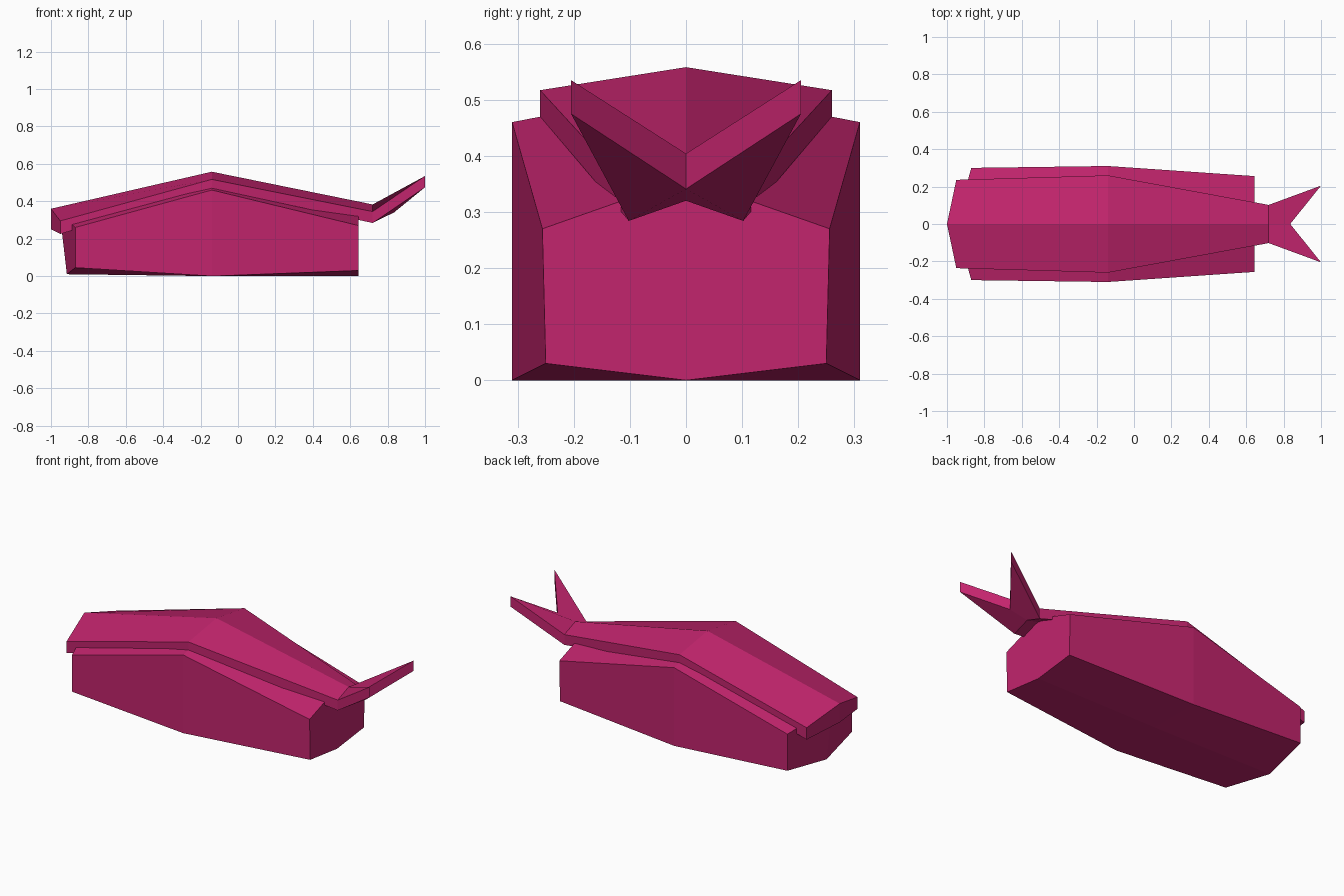
import bpy
import bmesh

cube = bpy.data.objects.get("Cube")
if cube:
    bpy.data.objects.remove(cube, do_unlink=True)

# Single crimson-pink colour
pink = bpy.data.materials.new("crimson_pink")
colour = (0.54, 0.018, 0.153, 1.0)
pink.diffuse_color = colour
pink.use_nodes = True
bsdf = pink.node_tree.nodes["Principled BSDF"]
bsdf.inputs["Base Color"].default_value = colour
bsdf.inputs["Roughness"].default_value = 0.8


def loft(name, sections):
    """Bridge half sections (ridge, upper edge, lower edge, keel) on both sides, capping the ends."""
    bm = bmesh.new()
    for side in (1, -1):
        rows = [[bm.verts.new((x, side * y, z)) for x, y, z in s] for s in sections]
        for a, b in zip(rows, rows[1:]):
            for i in range(len(a) - 1):
                bm.faces.new((a[i], a[i + 1], b[i + 1], b[i]))
        bm.faces.new(rows[0])
        bm.faces.new(rows[-1])
    bmesh.ops.remove_doubles(bm, verts=bm.verts, dist=0.0001)
    bmesh.ops.recalc_face_normals(bm, faces=bm.faces)
    mesh = bpy.data.meshes.new(name)
    bm.to_mesh(mesh)
    bm.free()
    mesh.materials.append(pink)
    obj = bpy.data.objects.new(name, mesh)
    bpy.context.collection.objects.link(obj)
    return obj


# Lower body: pointed nose, wide middle, flat rear
loft("lower_body", [
    [(-0.953, 0, 0.335), (-0.87, 0.30, 0.26), (-0.87, 0.30, 0.045), (-0.915, 0, 0.01)],
    [(-0.14, 0, 0.52), (-0.14, 0.31, 0.46), (-0.14, 0.31, 0), (-0.14, 0, 0)],
    [(0.645, 0, 0.36), (0.645, 0.256, 0.27), (0.645, 0.25, 0.03), (0.645, 0, 0)],
])

# Ridged upper shell, narrowing to a forked tail whose last section is the notch
loft("upper_shell", [
    [(-1, 0, 0.36), (-0.95, 0.236, 0.295), (-0.95, 0.236, 0.225), (-1, 0, 0.25)],
    [(-0.14, 0, 0.558), (-0.14, 0.26, 0.517), (-0.14, 0.26, 0.47), (-0.14, 0, 0.505)],
    [(0.72, 0, 0.383), (0.72, 0.102, 0.345), (0.72, 0.102, 0.284), (0.72, 0, 0.32)],
    [(0.835, 0, 0.404), (1, 0.205, 0.535), (1, 0.205, 0.475), (0.835, 0, 0.341)],
])
